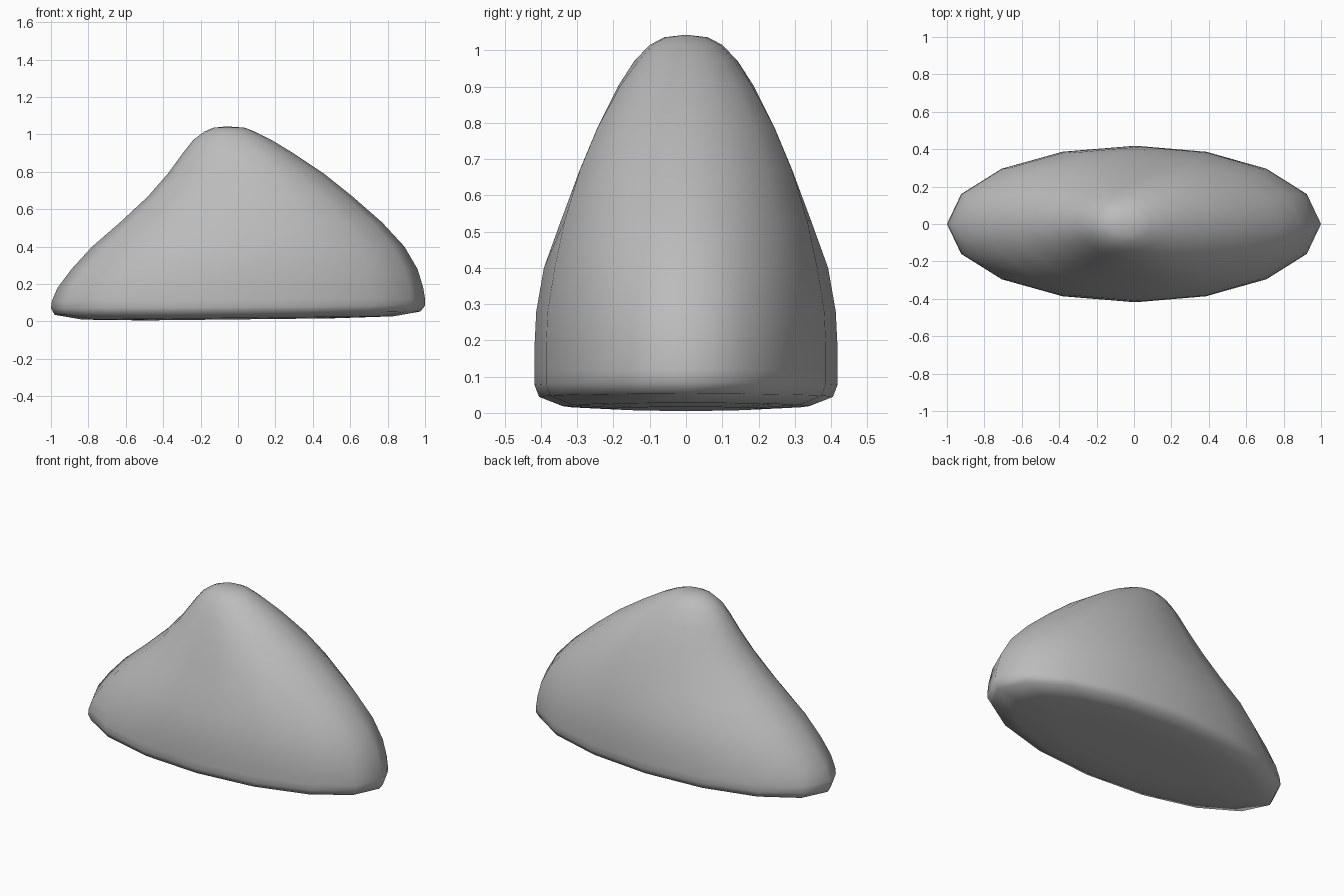
import bpy, bmesh, math

old = bpy.data.objects.get("Cube")
if old:
    bpy.data.objects.remove(old, do_unlink=True)

# Stone material
stone = bpy.data.materials.new("grey stone")
stone.use_nodes = True
colour = (0.5, 0.5, 0.5, 1)
stone.diffuse_color = colour
stone.node_tree.nodes["Principled BSDF"].inputs["Base Color"].default_value = colour

# Horizontal sections: height, left end, right end, half depth, fullness at +x
SECTIONS = [
    (0.00, -0.50, 0.50, 0.20, 1.0),
    (0.008, -0.83, 0.83, 0.34, 1.0),
    (0.035, -0.98, 0.975, 0.405, 1.0),
    (0.07, -1.00, 1.00, 0.418, 1.0),
    (0.11, -0.995, 1.00, 0.418, 1.0),
    (0.18, -0.965, 0.99, 0.418, 1.0),
    (0.28, -0.89, 0.96, 0.413, 1.0),
    (0.40, -0.78, 0.89, 0.392, 1.0),
    (0.53, -0.63, 0.77, 0.345, 1.05),
    (0.67, -0.48, 0.61, 0.293, 1.08),
    (0.79, -0.375, 0.46, 0.243, 1.08),
    (0.90, -0.295, 0.295, 0.188, 1.05),
    (0.97, -0.24, 0.18, 0.143, 1.0),
    (1.015, -0.18, 0.09, 0.10, 1.0),
    (1.036, -0.13, 0.035, 0.06, 1.0),
]
SIDES = 16


def ring(bm, z, left, right, depth, full):
    """Oval section, with the underside rising gently towards +x."""
    verts = []
    for i in range(SIDES):
        a = math.tau * i / SIDES
        c, s = math.cos(a), math.sin(a)
        x = (left + right) / 2 + c * (right - left) / 2
        swell = full if c > 0.1 else 1.0
        y = s * depth * swell if abs(s) < 0.99 else s * depth
        lift = 0.011 * (1 + x) * max(0, 1 - z / 0.2)
        verts.append(bm.verts.new((x, y, z + lift)))
    return verts


# Boulder body lofted through the sections
bm = bmesh.new()
rings = [ring(bm, *s) for s in SECTIONS]
for low, high in zip(rings, rings[1:]):
    for i in range(SIDES):
        j = (i + 1) % SIDES
        bm.faces.new((low[i], low[j], high[j], high[i]))

# Flat underside and softly rounded summit
bm.faces.new(rings[0][::-1])
summit = bm.verts.new((-0.06, 0, 1.043))
for i in range(SIDES):
    bm.faces.new((rings[-1][i], rings[-1][(i + 1) % SIDES], summit))
bmesh.ops.recalc_face_normals(bm, faces=bm.faces)
for f in bm.faces:
    f.smooth = True

mesh = bpy.data.meshes.new("boulder")
bm.to_mesh(mesh)
bm.free()
mesh.materials.append(stone)
boulder = bpy.data.objects.new("boulder", mesh)
bpy.context.collection.objects.link(boulder)
